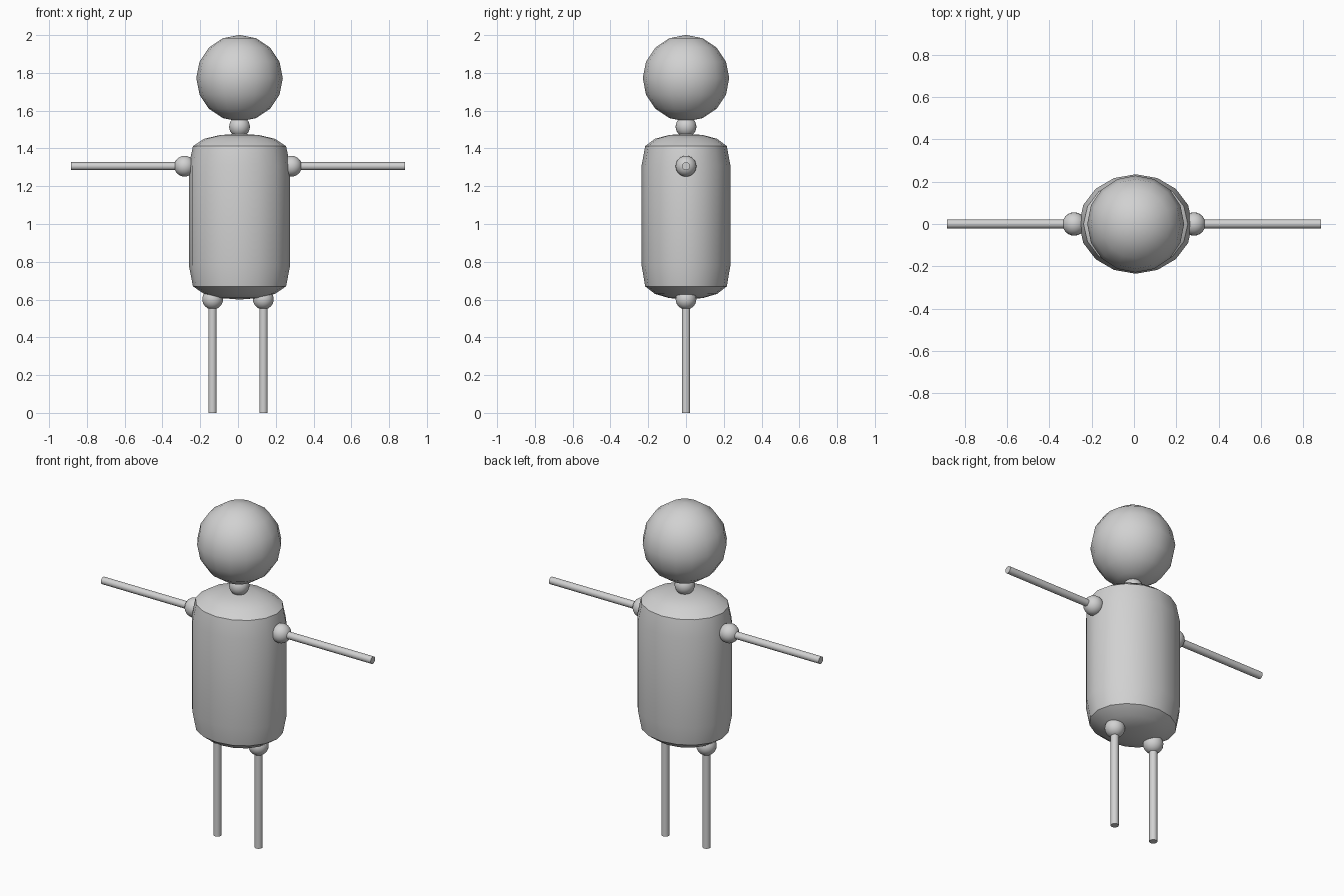
import bpy, bmesh, math
from mathutils import Matrix

if "Cube" in bpy.data.objects:
    bpy.data.objects.remove(bpy.data.objects["Cube"])

grey = bpy.data.materials.new("plain grey")
grey.diffuse_color = (0.64, 0.64, 0.64, 1)
grey.use_nodes = True
grey.node_tree.nodes["Principled BSDF"].inputs["Base Color"].default_value = grey.diffuse_color


def finish(name, bm):
    """Turn a bmesh into a smooth, sharp-edged named object."""
    bmesh.ops.recalc_face_normals(bm, faces=bm.faces)
    mesh = bpy.data.meshes.new(name)
    bm.to_mesh(mesh)
    bm.free()
    mesh.materials.append(grey)
    ob = bpy.data.objects.new(name, mesh)
    bpy.context.collection.objects.link(ob)
    bpy.ops.object.select_all(action='DESELECT')
    ob.select_set(True)
    bpy.context.view_layer.objects.active = ob
    bpy.ops.object.shade_smooth_by_angle(angle=math.radians(32))
    return ob


def ball(name, centre, radius, segments, rings):
    bm = bmesh.new()
    bmesh.ops.create_uvsphere(bm, u_segments=segments, v_segments=rings, radius=radius,
                              matrix=Matrix.Translation(centre))
    return finish(name, bm)


def rod(name, centre, radius, length, axis):
    turn = Matrix.Rotation(math.pi / 2, 4, 'Y') if axis == 'X' else Matrix.Identity(4)
    bm = bmesh.new()
    bmesh.ops.create_cone(bm, cap_ends=True, segments=16, radius1=radius, radius2=radius,
                          depth=length, matrix=Matrix.Translation(centre) @ turn)
    return finish(name, bm)


def lathe(name, cx, rx, ry, profile, n):
    """Elliptical turned shape; the profile starts and ends on the axis."""
    bm = bmesh.new()
    bottom = bm.verts.new((cx, 0, profile[0][1]))
    top = bm.verts.new((cx, 0, profile[-1][1]))
    rings = [[bm.verts.new((cx + rx * s * math.cos(2 * math.pi * i / n),
                            ry * s * math.sin(2 * math.pi * i / n), z)) for i in range(n)]
             for s, z in profile[1:-1]]
    for i in range(n):
        j = (i + 1) % n
        bm.faces.new((bottom, rings[0][j], rings[0][i]))
        bm.faces.new((top, rings[-1][i], rings[-1][j]))
        for a, b in zip(rings, rings[1:]):
            bm.faces.new((a[i], a[j], b[j], b[i]))
    return finish(name, bm)


# Torso with shallow domed ends
lathe("torso", 0.008, 0.268, 0.235,
      [(0, 0.60), (0.38, 0.608), (0.70, 0.63), (0.92, 0.67), (1, 0.78),
       (1, 1.31), (0.92, 1.412), (0.70, 1.451), (0.38, 1.471), (0, 1.478)], 16)

# Head and neck
ball("head", (0.008, 0, 1.772), 0.229, 16, 8)
ball("neck", (0.008, 0, 1.515), 0.055, 24, 12)

# Limbs and their joints on both sides
for side, s in (("left", -1), ("right", 1)):
    ball(side + "_shoulder", (s * 0.283, 0, 1.306), 0.055, 24, 12)
    rod(side + "_arm", (s * 0.583, 0, 1.306), 0.021, 0.6, 'X')
    ball(side + "_hip", (s * 0.134, 0, 0.602), 0.055, 24, 12)
    rod(side + "_leg", (s * 0.135, 0, 0.3), 0.022, 0.6, 'Z')
